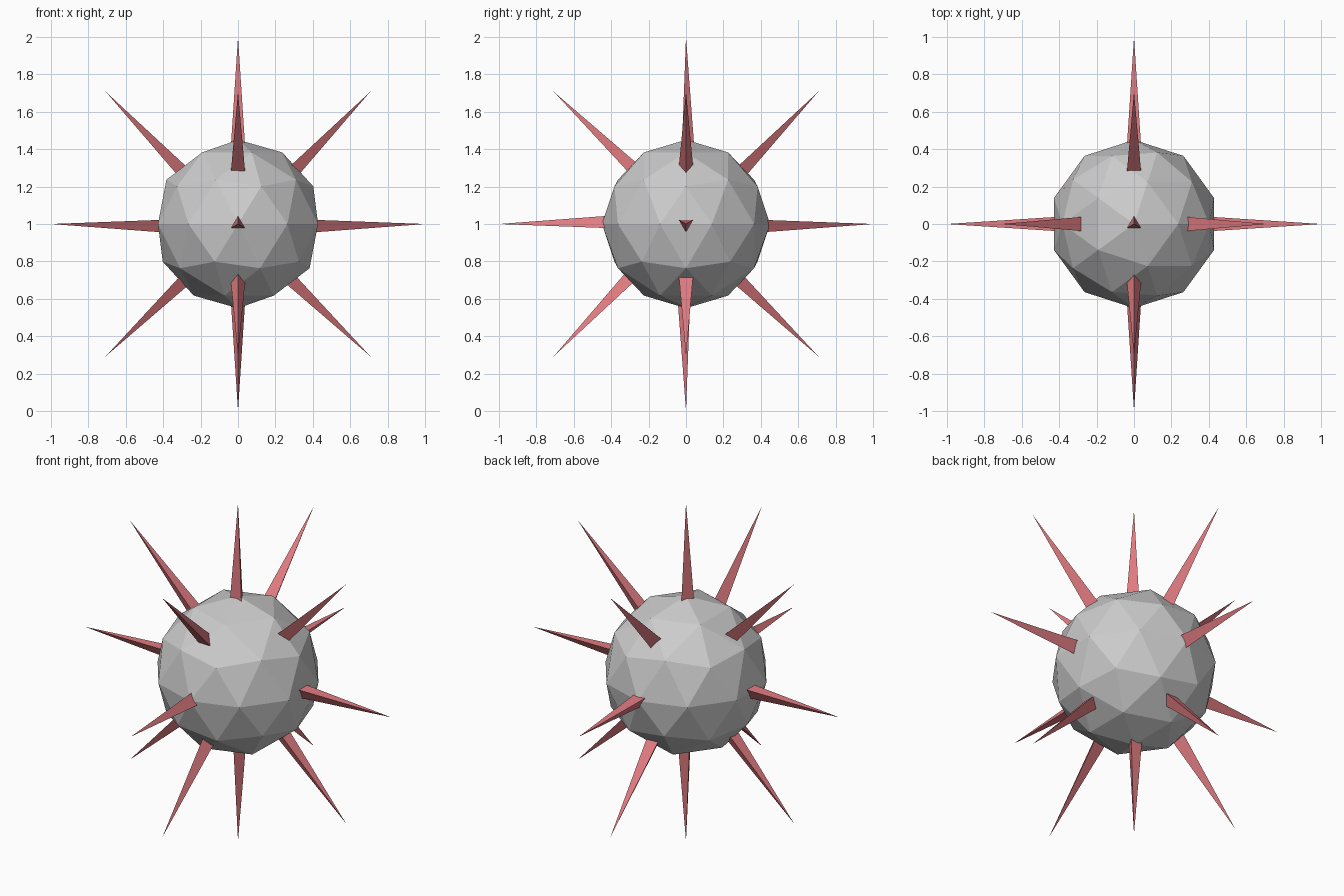
import bpy, math
from mathutils import Matrix

if "Cube" in bpy.data.objects:
    bpy.data.objects.remove(bpy.data.objects["Cube"])

C = Matrix.Translation((0, 0, 1))
BASE, TIP, RADIUS = 0.40, 1.0, 0.045

red = bpy.data.materials.new("spike_red")
red.diffuse_color = (0.75, 0.2, 0.22, 1)
red.use_nodes = True
red.node_tree.nodes["Principled BSDF"].inputs["Base Color"].default_value = red.diffuse_color

# faceted core
bpy.ops.mesh.primitive_ico_sphere_add(subdivisions=2, radius=0.45, location=(0, 0, 1))
bpy.context.object.name = "core_ball"


def spike(name, tilt, turn):
    """Three-sided spike, tilted about x away from vertical, then turned about z."""
    bpy.ops.mesh.primitive_cone_add(vertices=3, radius1=RADIUS, radius2=0, depth=TIP - BASE)
    ob = bpy.context.object
    ob.name = name
    ob.data.transform(Matrix.Translation((0, 0, (TIP + BASE) / 2)))
    ob.matrix_world = (C @ Matrix.Rotation(math.radians(turn), 4, 'Z')
                       @ Matrix.Rotation(math.radians(tilt), 4, 'X'))
    ob.data.materials.append(red)


# ring of eight spikes in the front-to-back plane
for i in range(8):
    spike(f"spike_lengthwise_{i}", i * 45, 0)

# three spikes on each side
for side, turn in (("right", -90), ("left", 90)):
    for tilt in (45, 90, 135):
        spike(f"spike_{side}_{tilt}", -tilt, turn)
